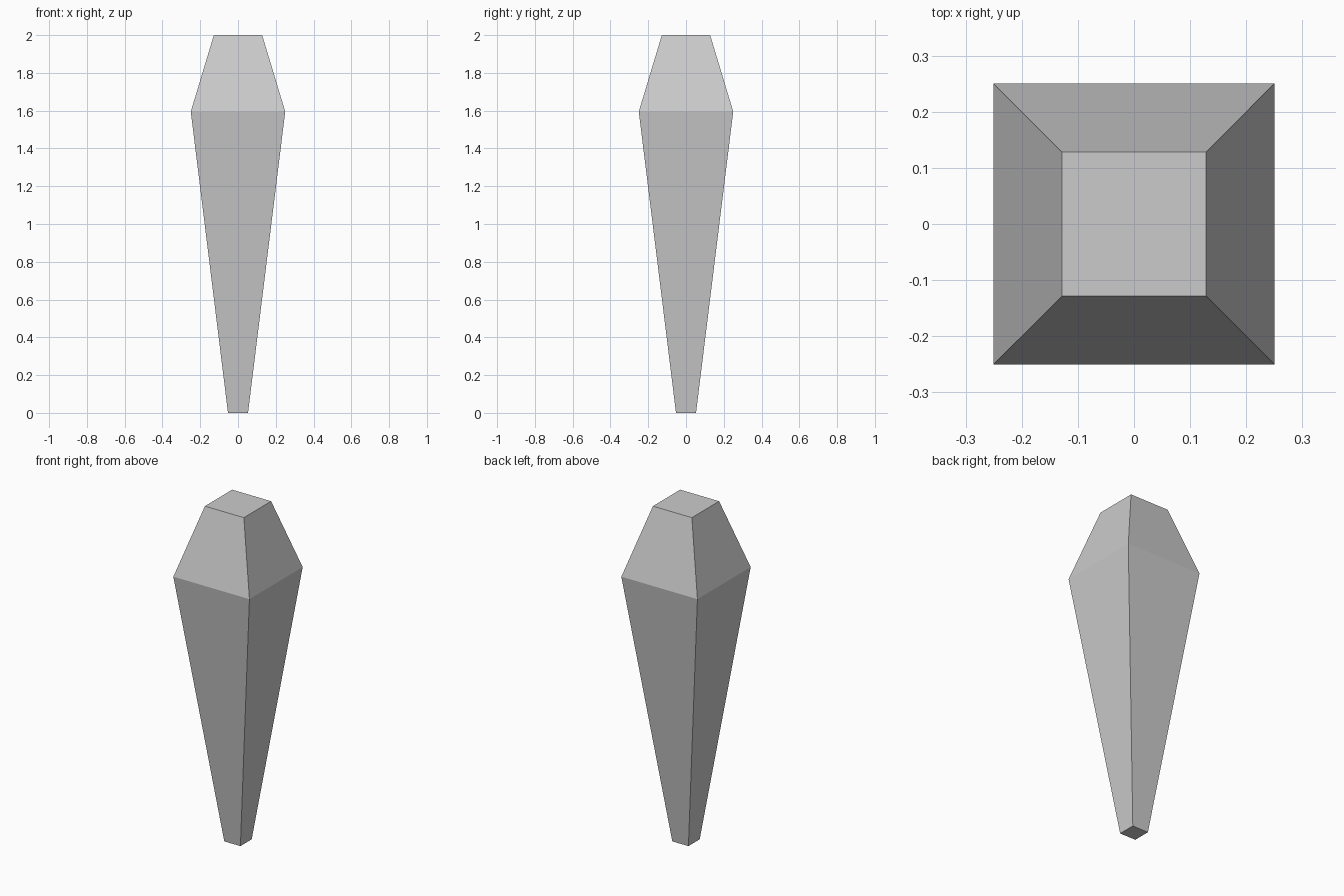
import bpy
import bmesh

if "Cube" in bpy.data.objects:
    bpy.data.objects.remove(bpy.data.objects["Cube"])

# One plain grey for the whole solid
grey = bpy.data.materials.new("light grey")
grey.diffuse_color = (0.6, 0.6, 0.6, 1.0)
grey.use_nodes = True
grey.node_tree.nodes["Principled BSDF"].inputs["Base Color"].default_value = grey.diffuse_color

# Square cross-sections from foot to crown: (height, half width)
SECTIONS = [(0.0, 0.053), (1.595, 0.25), (2.0, 0.128)]
CORNERS = [(-1, -1), (1, -1), (1, 1), (-1, 1)]

bm = bmesh.new()
rings = [[bm.verts.new((x * w, y * w, z)) for x, y in CORNERS]
         for z, w in SECTIONS]

# Sloping sides between neighbouring sections
for low, high in zip(rings, rings[1:]):
    for i in range(4):
        j = (i + 1) % 4
        bm.faces.new((low[i], low[j], high[j], high[i]))

# Flat end caps
bm.faces.new(rings[0][::-1])
bm.faces.new(rings[-1])
bmesh.ops.recalc_face_normals(bm, faces=bm.faces[:])

mesh = bpy.data.meshes.new("tapered_post")
bm.to_mesh(mesh)
bm.free()
mesh.materials.append(grey)
post = bpy.data.objects.new("tapered_post", mesh)
bpy.context.collection.objects.link(post)
